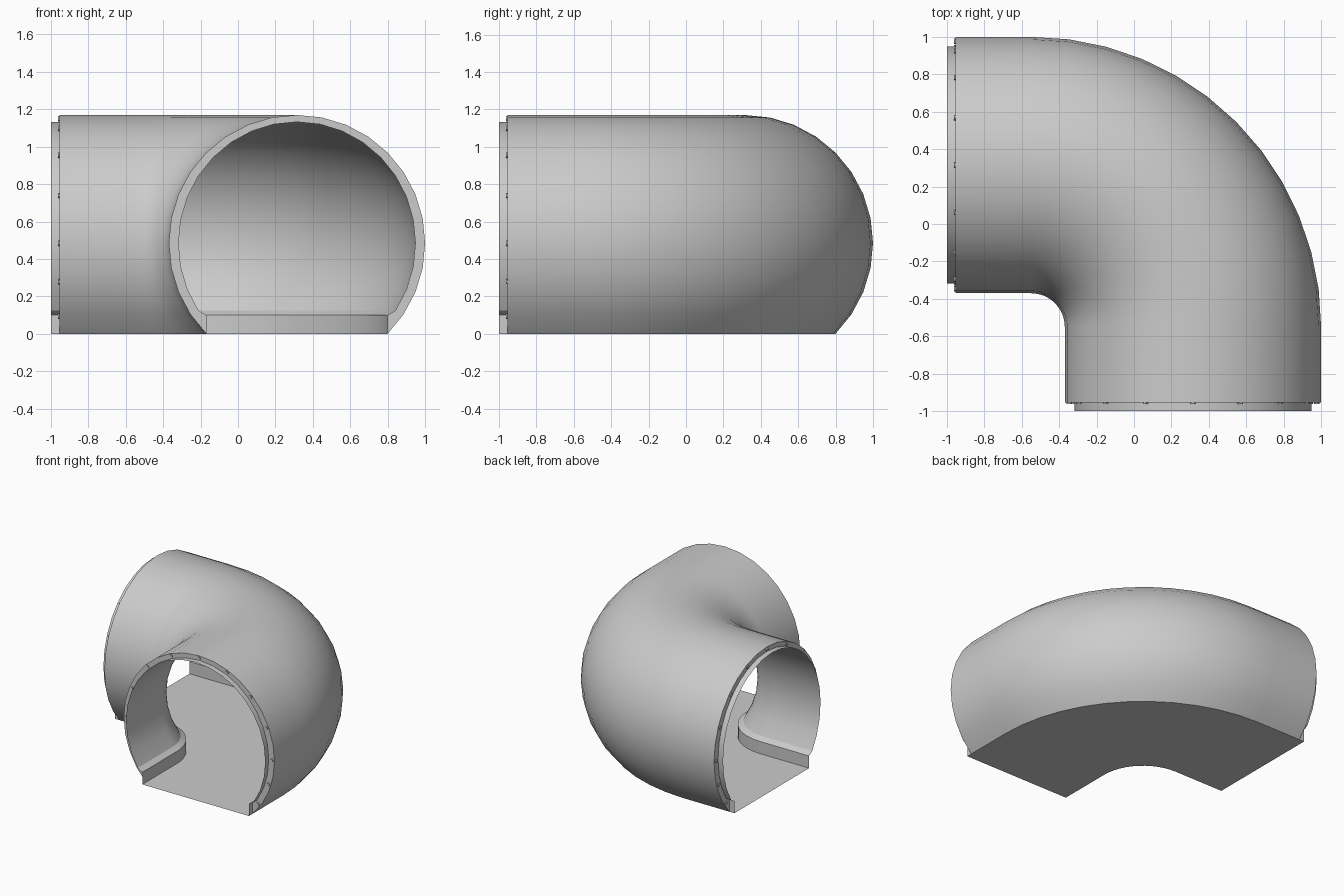
import bpy, bmesh
from math import sin, cos, radians, pi
from mathutils import Matrix, Vector

cube = bpy.data.objects.get("Cube")
if cube:
    bpy.data.objects.remove(cube, do_unlink=True)

grey = bpy.data.materials.new("light_grey")
grey.use_nodes = True
COLOUR = (0.6, 0.6, 0.6, 1)
grey.diffuse_color = COLOUR
grey.node_tree.nodes["Principled BSDF"].inputs["Base Color"].default_value = COLOUR

BEND = -0.55        # bend centre in x and y
MID = 0.865         # bend radius of the pipe axis
AXIS_Z = 0.4845     # height of the pipe axis
OUTER = 0.685
FLOOR = OUTER * cos(pi / 4)
STEPS = 12


def place(u, z, angle, extra=0):
    """Point at lateral offset u and height z; extra runs along the tangent."""
    r = MID + u
    return Vector((BEND + r * cos(angle) - extra * sin(angle),
                   BEND + r * sin(angle) + extra * cos(angle), z))


def stations(end):
    """Straight end, quarter bend, straight end."""
    straight = end + BEND
    bend = [(pi / 2 * i / STEPS, 0) for i in range(STEPS + 1)]
    return [(0, -straight)] + bend + [(pi / 2, straight)]


def finish(name, bm):
    mesh = bpy.data.meshes.new(name)
    bm.to_mesh(mesh)
    bm.free()
    mesh.materials.append(grey)
    obj = bpy.data.objects.new(name, mesh)
    bpy.context.collection.objects.link(obj)
    bpy.ops.object.select_all(action='DESELECT')
    obj.select_set(True)
    bpy.context.view_layer.objects.active = obj
    bpy.ops.object.shade_smooth_by_angle(angle=radians(30))
    return obj


def skin(name, rows, flip=False):
    """Quads between successive rows of points."""
    bm = bmesh.new()
    grid = [[bm.verts.new(p) for p in row] for row in rows]
    for a, b in zip(grid, grid[1:]):
        for j in range(len(a) - 1):
            quad = [a[j], a[j + 1], b[j + 1], b[j]]
            bm.faces.new(quad[::-1] if flip else quad)
    return finish(name, bm)


def sweep(name, profile, end, flip=False):
    rows = [[place(u, z, a, e) for u, z in profile] for a, e in stations(end)]
    return skin(name, rows, flip)


def arc(ru, rz):
    """Pipe section from floor edge over the top to floor edge."""
    angles = [radians(-45 + 11.25 * k) for k in range(25)]
    return [(ru * cos(a), AXIS_Z + rz * sin(a)) for a in angles]


# Sections: the lining ends in short upright walls beside the floor
outer = arc(OUTER, OUTER)
inner = arc(0.633, 0.648)
inner[0], inner[-1] = (FLOOR, 0.1), (-FLOOR, 0.1)
lining = [(FLOOR, 0)] + inner + [(-FLOOR, 0)]

SHELL_END, LIP_END = 0.955, 1.0
sweep("outer_shell", outer, SHELL_END, flip=True)
sweep("inner_lining_and_lip", lining, LIP_END)
sweep("floor", [(-FLOOR, 0), (FLOOR, 0)], LIP_END)

# End rims and their small studs
straight = SHELL_END + BEND
for label, angle, extra in (("front", 0, -straight), ("side", pi / 2, straight)):
    rows = [[place(u, z, angle, extra) for u, z in p] for p in (outer, inner)]
    skin(label + "_rim", rows, flip=angle > 0)

    bm = bmesh.new()
    facing = Matrix.Rotation(angle, 4, 'Z') @ Matrix.Rotation(pi / 2, 4, 'X')
    for deg in (-36, -18, 0, 22.5, 45, 67.5, 90, 112.5, 135, 157.5, 180, 198, 216):
        t = radians(deg)
        spot = place(0.661 * cos(t), AXIS_Z + 0.665 * sin(t), angle, extra)
        bmesh.ops.create_cone(bm, cap_ends=True, segments=12, radius1=0.014,
                              radius2=0.014, depth=0.016,
                              matrix=Matrix.Translation(spot) @ facing)
    finish(label + "_studs", bm)
